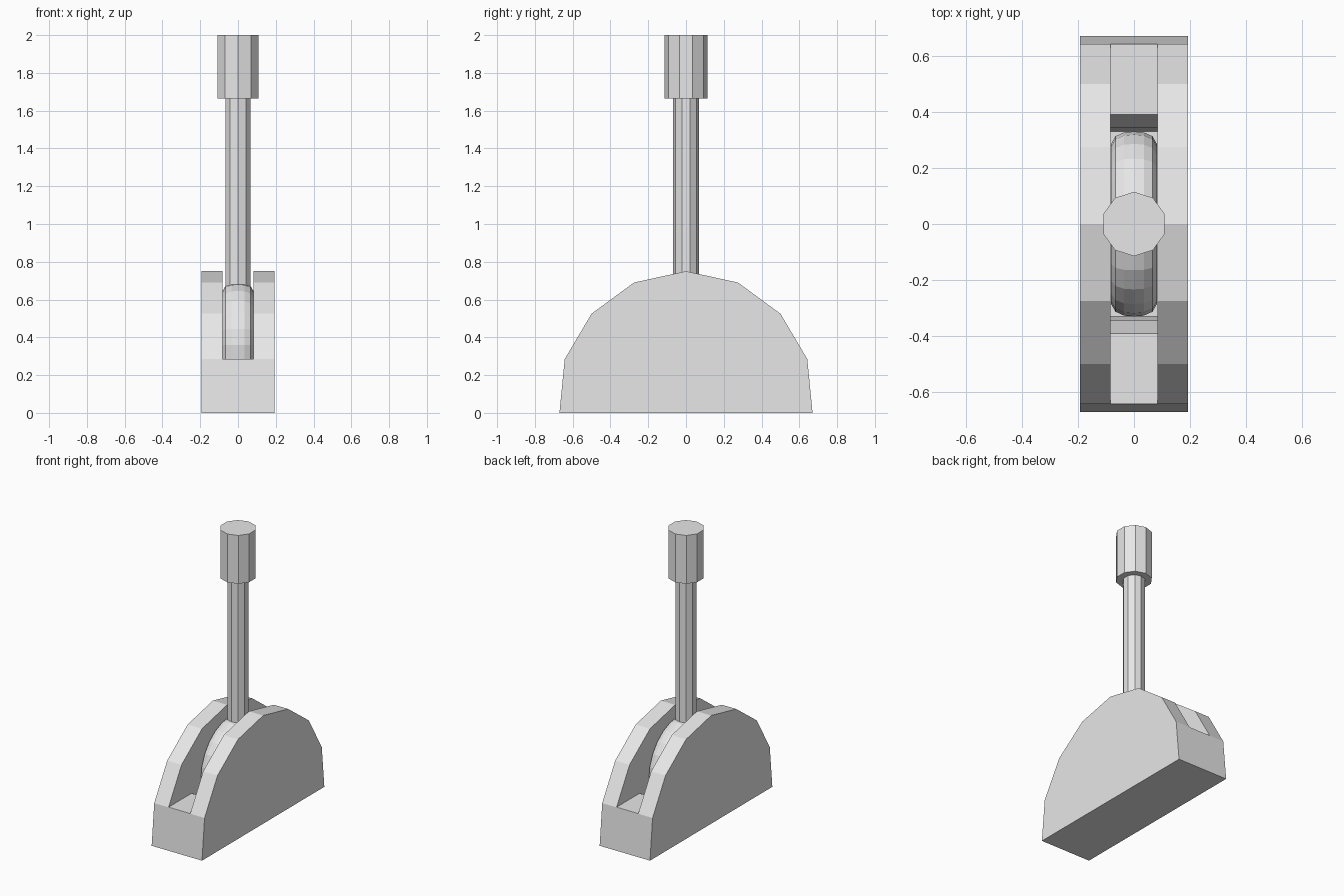
import bpy, bmesh
from math import cos, sin, tau

cube = bpy.data.objects.get("Cube")
if cube:
    bpy.data.objects.remove(cube, do_unlink=True)

grey = bpy.data.materials.new("plain grey")
grey.use_nodes = True
grey.diffuse_color = (0.8, 0.8, 0.8, 1)
grey.node_tree.nodes["Principled BSDF"].inputs["Base Color"].default_value = (0.8, 0.8, 0.8, 1)


def make_object(name, bm):
    bmesh.ops.recalc_face_normals(bm, faces=bm.faces)
    mesh = bpy.data.meshes.new(name)
    bm.to_mesh(mesh)
    bm.free()
    mesh.materials.append(grey)
    obj = bpy.data.objects.new(name, mesh)
    bpy.context.collection.objects.link(obj)
    return obj


def mirrored(half):
    """Complete a (y, z) outline whose +y half is listed from bottom to top."""
    return half + [(-y, z) for y, z in reversed(half) if y > 0]


def side_prism(name, outline, half_width):
    """Extrude a (y, z) outline across x."""
    bm = bmesh.new()
    face = bm.faces.new([bm.verts.new((-half_width, y, z)) for y, z in outline])
    side = bmesh.ops.extrude_face_region(bm, geom=[face])["geom"]
    moved = [v for v in side if isinstance(v, bmesh.types.BMVert)]
    bmesh.ops.translate(bm, verts=moved, vec=(2 * half_width, 0, 0))
    return make_object(name, bm)


def post(name, radius, bottom, top, sides=10):
    bm = bmesh.new()
    rings = [[bm.verts.new((radius * sin(tau * i / sides), radius * cos(tau * i / sides), z))
              for i in range(sides)] for z in (bottom, top)]
    for i in range(sides):
        j = (i + 1) % sides
        bm.faces.new((rings[0][i], rings[0][j], rings[1][j], rings[1][i]))
    for ring in rings:
        bm.faces.new(ring)
    return make_object(name, bm)


def wheel(name, profile, centre_z, sides=24):
    """Revolve an (x, radius) profile about a sideways axle."""
    bm = bmesh.new()
    rings = [[bm.verts.new((x, r * cos(tau * i / sides), centre_z + r * sin(tau * i / sides)))
              for i in range(sides)] for x, r in profile]
    for a, b in zip(rings, rings[1:]):
        for i in range(sides):
            j = (i + 1) % sides
            bm.faces.new((a[i], a[j], b[j], b[i]))
    bm.faces.new(rings[0])
    bm.faces.new(rings[-1])
    return make_object(name, bm)


# Faceted half-round housing
housing = side_prism("housing", mirrored(
    [(0.67, 0), (0.642, 0.285), (0.5, 0.525), (0.275, 0.69), (0, 0.75)]), 0.193)

# Slot along the housing, with a deeper well around the pivot wheel
slot = side_prism("slot_cutter", mirrored(
    [(0.33, 0.02), (0.345, 0.15), (0.39, 0.286), (0.8, 0.286), (0.8, 0.9)]), 0.083)
slot.hide_render = True
slot.hide_set(True)
cut = housing.modifiers.new("slot", "BOOLEAN")
cut.operation = "DIFFERENCE"
cut.solver = "EXACT"
cut.object = slot

# Pivot wheel with a rounded rim
rim = [(0.082, 0.285), (0.066, 0.313), (0.035, 0.327)]
wheel("pivot_wheel", [(-x, r) for x, r in rim] + [(0, 0.33)] + rim[::-1], 0.36)

# Lever and grip
post("lever_rod", 0.07, 0.5, 1.68)
post("lever_grip", 0.115, 1.665, 2)
